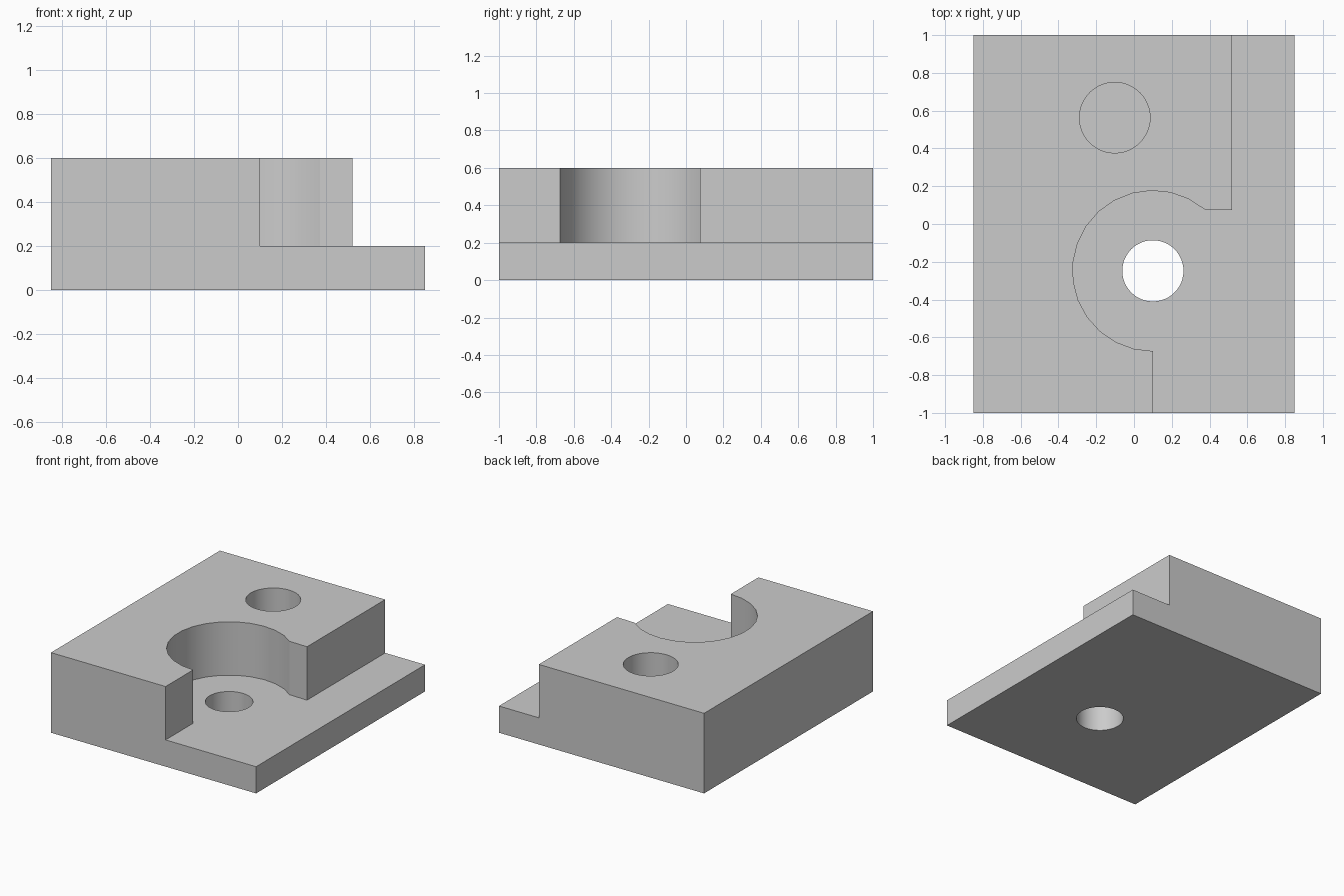
import bpy
import bmesh
from math import cos, sin, radians

cube = bpy.data.objects.get("Cube")
if cube:
    bpy.data.objects.remove(cube, do_unlink=True)

WIDTH, LENGTH = 1.7, 2.0
HEIGHT, LEDGE = 0.6, 0.2
POCKET = (0.1, -0.248)      # shared centre of pocket and through hole
POCKET_R = 0.425

grey = bpy.data.materials.new("plain grey")
grey.use_nodes = True
grey.diffuse_color = (0.6, 0.6, 0.6, 1)
grey.node_tree.nodes["Principled BSDF"].inputs["Base Color"].default_value = (0.6, 0.6, 0.6, 1)


def arc(centre, radius, start, end, steps):
    angles = [radians(start + (end - start) * i / steps) for i in range(steps + 1)]
    return [(centre[0] + radius * cos(a), centre[1] + radius * sin(a)) for a in angles]


def prism(name, outline, bottom, top):
    """Extrude a closed outline from bottom to top."""
    bm = bmesh.new()
    face = bm.faces.new([bm.verts.new((x, y, bottom)) for x, y in outline])
    extruded = bmesh.ops.extrude_face_region(bm, geom=[face])["geom"]
    verts = [v for v in extruded if isinstance(v, bmesh.types.BMVert)]
    bmesh.ops.translate(bm, verts=verts, vec=(0, 0, top - bottom))
    bmesh.ops.recalc_face_normals(bm, faces=bm.faces)
    mesh = bpy.data.meshes.new(name)
    bm.to_mesh(mesh)
    bm.free()
    mesh.materials.append(grey)
    obj = bpy.data.objects.new(name, mesh)
    bpy.context.collection.objects.link(obj)
    return obj


# Solid block
w, l = WIDTH / 2, LENGTH / 2
block = prism("stepped_block", [(-w, -l), (w, -l), (w, l), (-w, l)], 0, HEIGHT)

# Side step joined with the round pocket, above the ledge
step_outline = [(POCKET[0], -l - 0.1)]
step_outline += arc(POCKET, POCKET_R, -90, -310, 16)
step_outline += [(0.52, 0.074), (0.52, l + 0.1), (w + 0.1, l + 0.1), (w + 0.1, -l - 0.1)]

# Round holes: one through the ledge, one blind in the raised part
through_outline = arc(POCKET, 0.162, 0, 360, 48)[:-1]
blind_outline = arc((-0.102, 0.563), 0.187, 0, 360, 48)[:-1]

cutters = [
    prism("step_cutter", step_outline, LEDGE, HEIGHT + 0.1),
    prism("through_hole_cutter", through_outline, -0.1, HEIGHT),
    prism("blind_hole_cutter", blind_outline, LEDGE, HEIGHT + 0.1),
]
for cutter in cutters:
    cutter.hide_render = True
    cut = block.modifiers.new(cutter.name, "BOOLEAN")
    cut.operation = "DIFFERENCE"
    cut.solver = "EXACT"
    cut.object = cutter

# Bake the cuts and drop the cutters
graph = bpy.context.evaluated_depsgraph_get()
finished = bpy.data.meshes.new_from_object(block.evaluated_get(graph))
block.modifiers.clear()
block.data = finished
for cutter in cutters:
    bpy.data.objects.remove(cutter, do_unlink=True)

# Smooth curved walls, sharp edges elsewhere
bpy.ops.object.select_all(action="DESELECT")
block.select_set(True)
bpy.context.view_layer.objects.active = block
bpy.ops.object.shade_smooth_by_angle(angle=radians(30))
